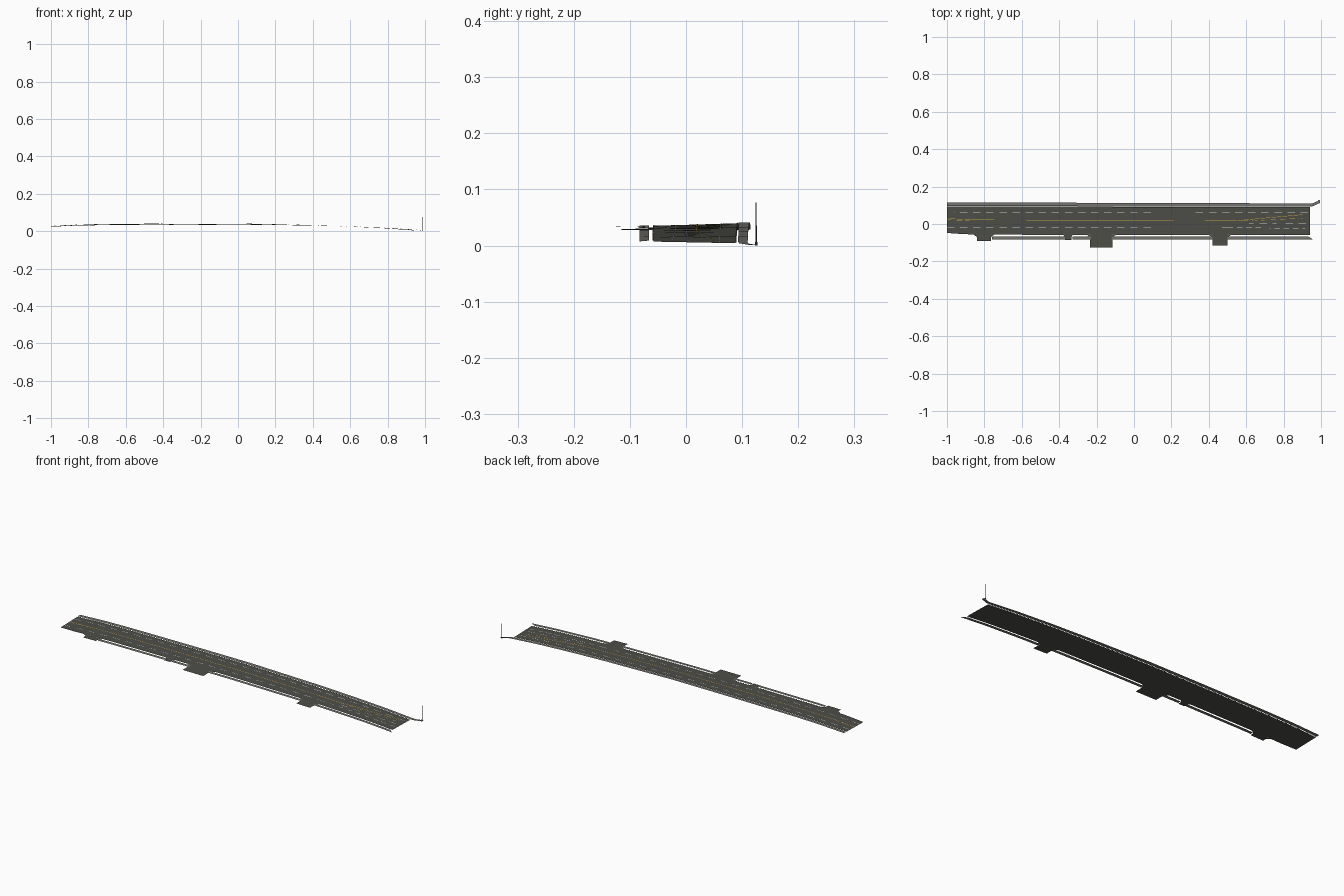
import bpy, bmesh, math
from mathutils import Vector

if "Cube" in bpy.data.objects:
    bpy.data.objects.remove(bpy.data.objects["Cube"], do_unlink=True)


def material(name, rgb):
    m = bpy.data.materials.new(name)
    m.use_nodes = True
    m.diffuse_color = (*rgb, 1)
    bsdf = m.node_tree.nodes["Principled BSDF"]
    bsdf.inputs["Base Color"].default_value = (*rgb, 1)
    bsdf.inputs["Roughness"].default_value = 0.9
    return m


asphalt = material("asphalt", (0.075, 0.075, 0.065))
concrete = material("concrete", (0.18, 0.175, 0.16))
white = material("white paint", (0.7, 0.7, 0.68))
yellow = material("yellow paint", (0.6, 0.38, 0.06))
metal = material("dark metal", (0.06, 0.06, 0.06))

# Long crest of the road, and the crossfall that fades toward the low end
CREST = [(-1, .025), (-.85, .032), (-.7, .035), (-.3, .037), (0, .037), (.2, .034),
         (.4, .031), (.6, .025), (.8, .016), (.94, .006), (1, .002)]


def along(points, x):
    for (a, p), (b, q) in zip(points, points[1:]):
        if x <= b:
            return p + (q - p) * max(0, (x - a) / (b - a))
    return points[-1][1]


def height(x, y):
    tilt = along([(-1, .02), (0, .03), (.94, -.02), (1, -.02)], x)
    return along(CREST, x) + tilt * y


def finish(name, bm, mat):
    bmesh.ops.recalc_face_normals(bm, faces=bm.faces)
    if sum(f.normal.z for f in bm.faces) < 0:
        bmesh.ops.reverse_faces(bm, faces=bm.faces)
    mesh = bpy.data.meshes.new(name)
    bm.to_mesh(mesh)
    bm.free()
    mesh.materials.append(mat)
    obj = bpy.data.objects.new(name, mesh)
    bpy.context.collection.objects.link(obj)
    return obj


def add_ribbon(bm, x0, x1, low, high, lift):
    """Draped strip between two y-edges, each a function of x."""
    n = max(1, math.ceil((x1 - x0) / .04))
    rows = []
    for i in range(n + 1):
        x = x0 + (x1 - x0) * i / n
        rows.append([bm.verts.new((x, y, height(x, y) + lift)) for y in (low(x), high(x))])
    for a, b in zip(rows, rows[1:]):
        bm.faces.new((a[0], b[0], b[1], a[1]))


def ribbon(name, x0, x1, low, high, mat, lift=0):
    bm = bmesh.new()
    add_ribbon(bm, x0, x1, low, high, lift)
    return finish(name, bm, mat)


def line(name, points, mat, dash=0, gap=0, width=.0022):
    """Painted line following (x, y) points, optionally dashed."""
    bm = bmesh.new()
    x, end = points[0][0], points[-1][0]
    while x < end - .001:
        stop = min(end, x + dash) if dash else end
        add_ribbon(bm, x, stop, lambda t: along(points, t) - width / 2,
                   lambda t: along(points, t) + width / 2, .0006)
        x = stop + gap
    return finish(name, bm, mat)


# Carriageway
road_low = lambda x: along([(-1, -.048), (-.9, -.055), (1, -.058)], x)
road_high = lambda x: along([(-1, .092), (0, .09), (1, .088)], x)
ribbon("carriageway", -1, .94, road_low, road_high, asphalt)

# Footways, split where driveways cross the lower side
BACK = [(-1, .115), (0, .113), (.9, .110), (.95, .109), (.975, .118), (.995, .128)]
FRONT = [(-1, .097), (0, .094), (.9, .093), (.95, .093), (.975, .102), (.995, .113)]
ribbon("back_footway", -1, .995, lambda x: along(FRONT, x), lambda x: along(BACK, x),
       concrete, .001)
ribbon("back_kerb", -1, .94, road_high, lambda x: road_high(x) + .002, concrete, .001)
for i, (a, b) in enumerate([(-.76, -.37), (-.33, -.23), (-.12, .42), (.5, .93)]):
    ribbon(f"front_footway_{i + 1}", a, b, lambda x: -.083, lambda x: -.066, concrete, .001)
    ribbon(f"front_kerb_{i + 1}", a, b, lambda x: road_low(x) - .002, road_low, concrete, .001)
ribbon("front_footway_tip", .93, .955, lambda x: -.083, lambda x: -.066 - (x - .93) * .6,
       concrete, .001)

# Driveways with a flared mouth at the road edge
for i, (a, b, depth) in enumerate([(-.84, -.765, -.09), (-.37, -.335, -.086),
                                   (-.235, -.115, -.125), (.42, .5, -.115)]):
    bm = bmesh.new()
    flare = min(.02, (b - a) * .25)
    outline = [(a - flare, road_low(a)), (a, road_low(a) - .015), (a, depth), (b, depth),
               (b, road_low(b) - .015), (b + flare, road_low(b))]
    bm.faces.new([bm.verts.new((x, y, height(x, max(y, -.09)))) for x, y in outline])
    bmesh.ops.triangulate(bm, faces=bm.faces)
    finish(f"driveway_{i + 1}", bm, asphalt)

# Lane markings
line("centre_line", [(-1, .03), (-.88, .022), (.55, .018), (.9, .05)], yellow)
line("turn_lane_line", [(.58, .016), (.9, .03)], yellow, .03, .02)
line("left_taper_line", [(-1, .022), (-.88, .02)], yellow, .03, .02)
line("front_lane_line", [(-1, -.017), (.5, -.019)], white, .04, .03)
line("front_exit_line", [(.5, -.019), (.93, -.024)], white, .03, .02)
line("back_lane_line", [(-1, .064), (.93, .06)], white, .04, .03)
line("turn_arrow_line", [(.6, .0), (.93, .005)], white, .04, .03)

# Slim lamp post at the far corner
bm = bmesh.new()
for radius, bottom, top in [(.0025, .0, .006), (.0012, .0, .077)]:
    res = bmesh.ops.create_cone(bm, cap_ends=True, segments=8, radius1=radius,
                                radius2=radius * .8, depth=top - bottom)
    bmesh.ops.translate(bm, verts=res["verts"],
                        vec=Vector((.985, .125, (top + bottom) / 2)))
finish("post", bm, metal)
